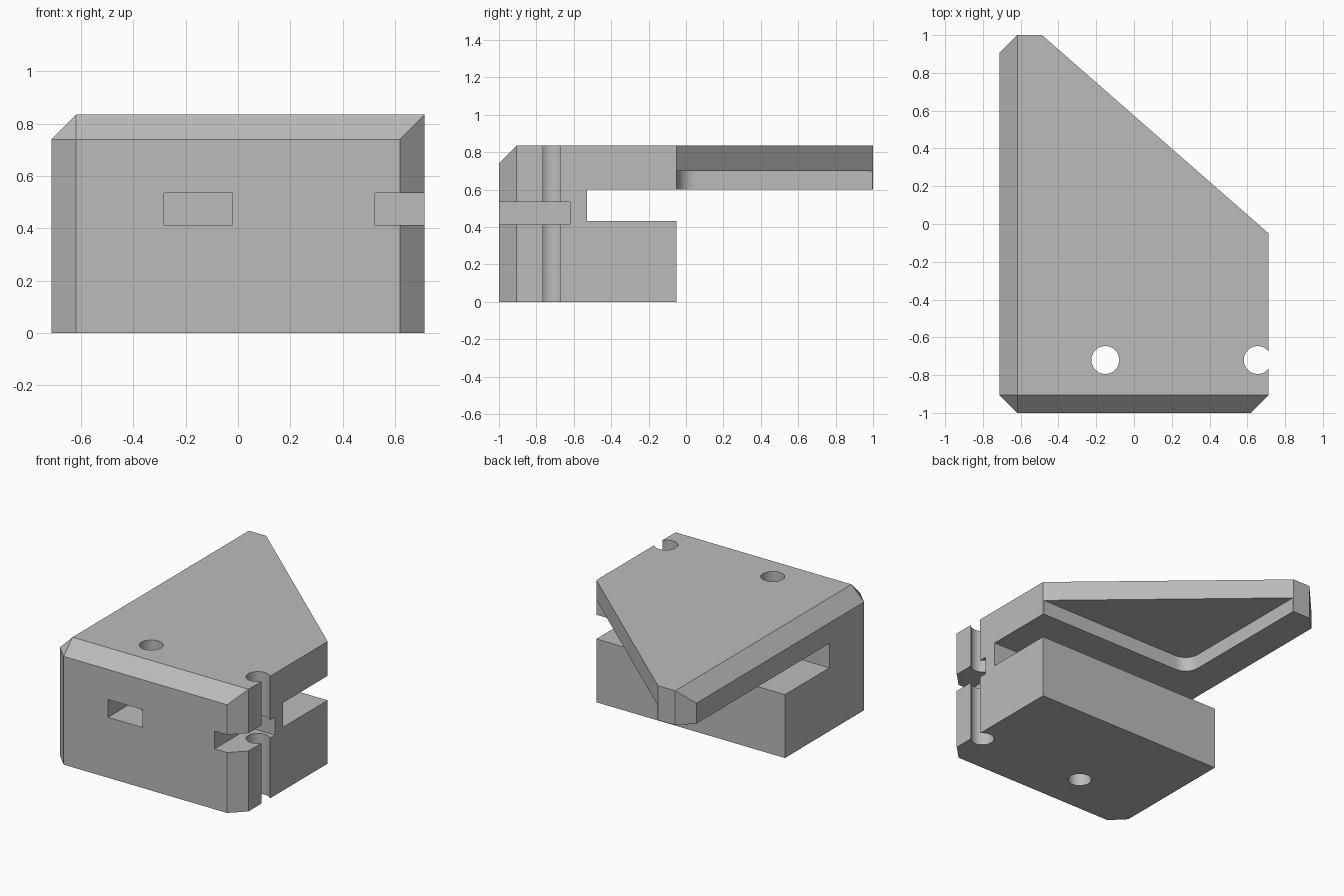
import bpy, bmesh, math
from mathutils import Vector

default_cube = bpy.data.objects.get("Cube")
if default_cube:
    bpy.data.objects.remove(default_cube, do_unlink=True)

W, H, C = 0.713, 0.835, 0.095        # half width, height, chamfer
STEP, HOLE_Y, HOLE_R = -0.05, -0.72, 0.074

grey = bpy.data.materials.new("plain_grey")
grey.use_nodes = True
colour = (0.5, 0.5, 0.5, 1)
grey.diffuse_color = colour
grey.node_tree.nodes["Principled BSDF"].inputs["Base Color"].default_value = colour


def prism(name, outline, z0, z1):
    """Extrude a plan outline between two heights."""
    bm = bmesh.new()
    face = bm.faces.new([bm.verts.new((x, y, z0)) for x, y in outline])
    up = bmesh.ops.extrude_face_region(bm, geom=[face])["geom"]
    for v in up:
        if isinstance(v, bmesh.types.BMVert):
            v.co.z = z1
    bmesh.ops.recalc_face_normals(bm, faces=bm.faces)
    mesh = bpy.data.meshes.new(name)
    bm.to_mesh(mesh)
    bm.free()
    mesh.materials.append(grey)
    obj = bpy.data.objects.new(name, mesh)
    bpy.context.collection.objects.link(obj)
    return obj


def rect(x0, x1, y0, y1):
    return [(x0, y0), (x1, y0), (x1, y1), (x0, y1)]


def arc(cx, cy, r, start, end, n):
    angles = [math.radians(start + (end - start) * i / n) for i in range(n + 1)]
    return [(cx + r * math.cos(a), cy + r * math.sin(a)) for a in angles]


def cut(target, cutter):
    """Subtract the cutter and remove it."""
    cutter.hide_render = True
    mod = target.modifiers.new("cut", "BOOLEAN")
    mod.operation, mod.solver, mod.object = "DIFFERENCE", "EXACT", cutter
    bpy.context.view_layer.objects.active = target
    bpy.ops.object.modifier_apply(modifier=mod.name)
    bpy.data.objects.remove(cutter, do_unlink=True)


# Body with chamfered upright corners and a slanted back edge
body = prism("bracket_body", [
    (-W + C, -1), (W - C, -1), (W, -1 + C), (W, STEP),
    (-0.487, 1), (-W + C, 1), (-W, 1 - C), (-W, -1 + C)], 0, H)

# Chamfers on the top front and right edges, with a flat corner between them
bm = bmesh.new()
bm.from_mesh(body.data)
for point, normal in [((0, -1, H - C), (0, -1, 1)),
                      ((-W, 0, H - C), (-1, 0, 1)),
                      ((-W, -1 + C, H - C), (-1, -1, 1))]:
    bmesh.ops.bisect_plane(bm, geom=bm.verts[:] + bm.edges[:] + bm.faces[:],
                           dist=0.0001, plane_co=point,
                           plane_no=Vector(normal).normalized(), clear_outer=True)
    bmesh.ops.holes_fill(bm, edges=bm.edges[:], sides=0)
bmesh.ops.recalc_face_normals(bm, faces=bm.faces)
bm.to_mesh(body.data)
bm.free()

# Open space below the overhanging plate, then the deep slot in front of it
cut(body, prism("back_cutter", rect(-2, 2, STEP, 2), -1, 0.6))
cut(body, prism("slot_cutter", rect(-2, 2, -0.53, 2), 0.433, 0.6))

# Recess under the plate with one rounded corner
left, front, r = -0.484, STEP + 0.003, 0.1
corner = arc(left + r, front + r, r, 180, 270, 12)
cut(body, prism("recess_cutter", corner + [(2, front), (2, 2), (left, 2)], 0.5, 0.7))

# Bolt holes, each crossed by a pocket open to the front
for x in (-0.152, 0.655):
    cut(body, prism("hole_cutter", arc(x, HOLE_Y, HOLE_R, 0, 352.5, 47), -1, 2))
    cut(body, prism("pocket_cutter", rect(x - 0.131, x + 0.131, -2, -0.62), 0.413, 0.535))

# Smooth the round walls, keep the edges sharp
bpy.ops.object.select_all(action="DESELECT")
body.select_set(True)
bpy.context.view_layer.objects.active = body
bpy.ops.object.shade_smooth_by_angle(angle=math.radians(25))
